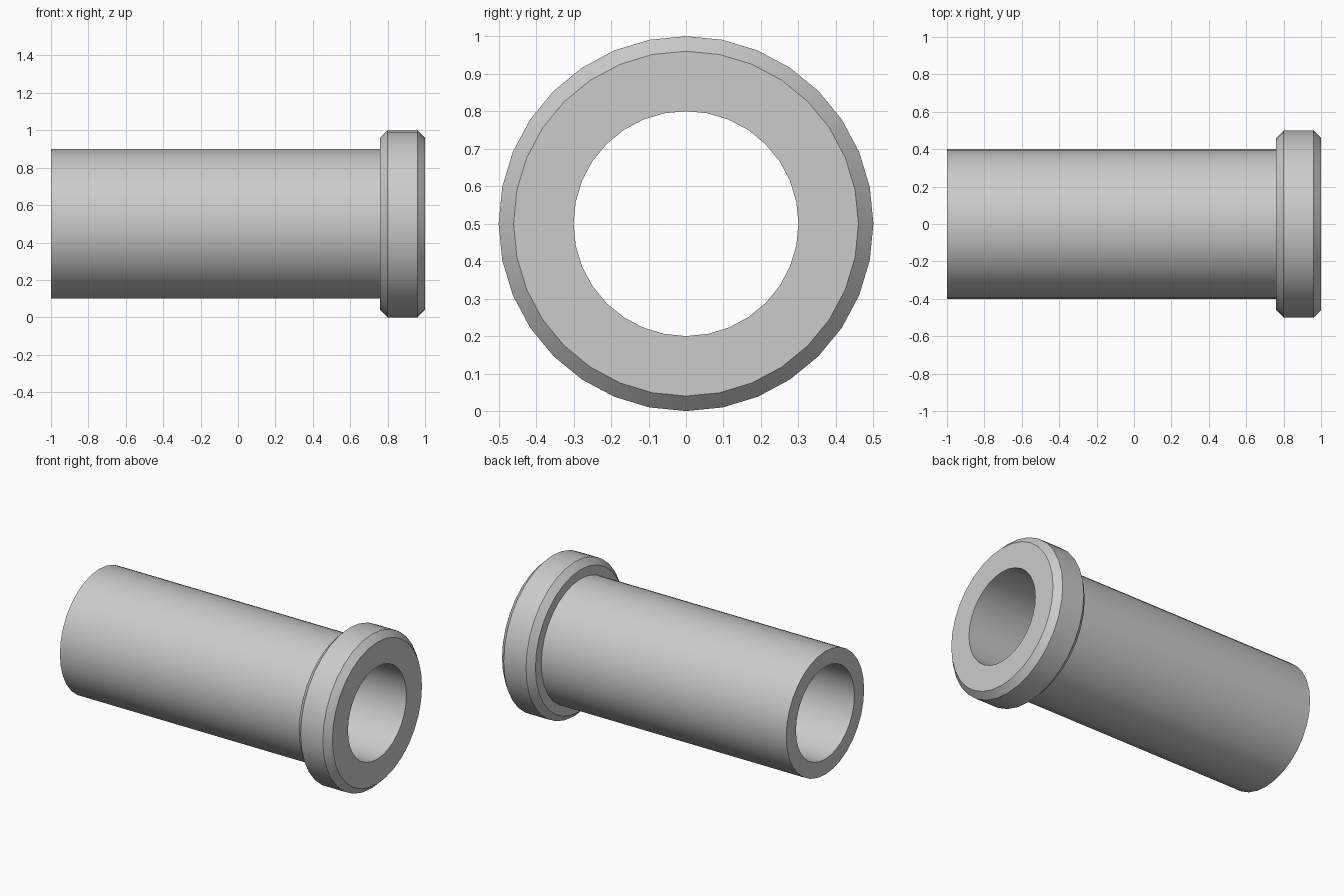
import bpy, bmesh
from math import cos, sin, pi, radians

if "Cube" in bpy.data.objects:
    bpy.data.objects.remove(bpy.data.objects["Cube"])

SIDES = 32
AXIS_Z = 0.5

# Closed (x, radius) section: tube, chamfered flange, bore
profile = [(-1.0, 0.3), (-1.0, 0.4), (0.76, 0.4), (0.76, 0.46),
           (0.80, 0.5), (0.96, 0.5), (1.0, 0.46), (1.0, 0.3)]


def lathe(name, section):
    bm = bmesh.new()
    rings = []
    for x, r in section:
        rings.append([bm.verts.new((x, r * cos(2 * pi * i / SIDES),
                                    AXIS_Z + r * sin(2 * pi * i / SIDES)))
                      for i in range(SIDES)])
    for a, b in zip(rings, rings[1:] + rings[:1]):
        for i in range(SIDES):
            j = (i + 1) % SIDES
            bm.faces.new((a[i], a[j], b[j], b[i]))
    bmesh.ops.recalc_face_normals(bm, faces=bm.faces)
    mesh = bpy.data.meshes.new(name)
    bm.to_mesh(mesh)
    bm.free()
    obj = bpy.data.objects.new(name, mesh)
    bpy.context.collection.objects.link(obj)
    return obj


# Flanged sleeve
sleeve = lathe("flanged_sleeve", profile)
bpy.context.view_layer.objects.active = sleeve
sleeve.select_set(True)
bpy.ops.object.shade_smooth_by_angle(angle=radians(30))
